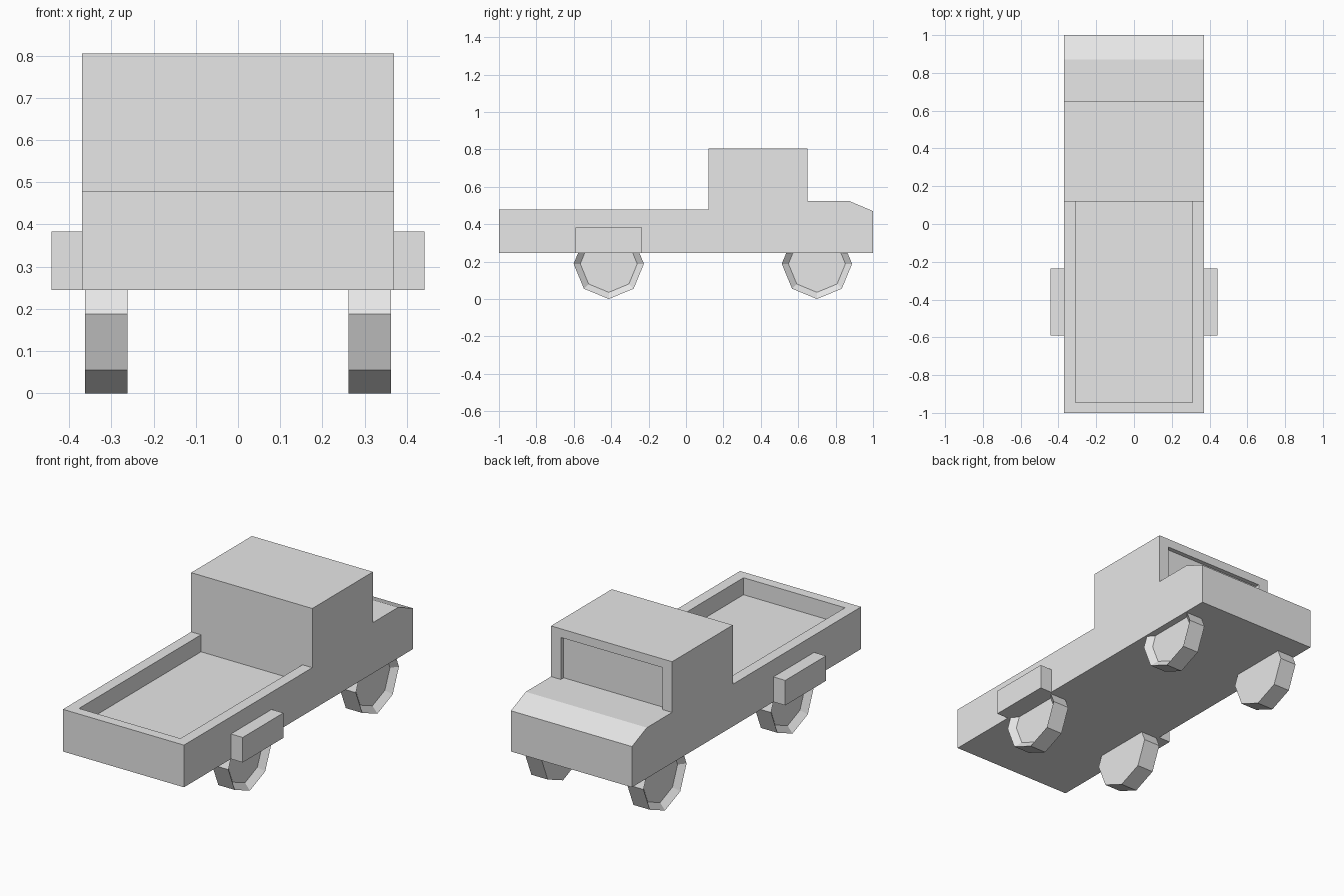
import bpy, bmesh, math
from mathutils import Matrix

cube = bpy.data.objects.get("Cube")
if cube:
    bpy.data.objects.remove(cube, do_unlink=True)

# The single paint colour
grey = bpy.data.materials.new("light_grey")
grey.use_nodes = True
colour = (0.8, 0.8, 0.8, 1)
grey.diffuse_color = colour
grey.node_tree.nodes["Principled BSDF"].inputs["Base Color"].default_value = colour


def make_object(name, bm):
    bmesh.ops.recalc_face_normals(bm, faces=bm.faces[:])
    mesh = bpy.data.meshes.new(name)
    bm.to_mesh(mesh)
    bm.free()
    mesh.materials.append(grey)
    obj = bpy.data.objects.new(name, mesh)
    bpy.context.collection.objects.link(obj)
    return obj


def extrude_profile(name, profile, x0, x1):
    """Sweep a (y, z) side profile across x."""
    bm = bmesh.new()
    face = bm.faces.new([bm.verts.new((x0, y, z)) for y, z in profile])
    swept = bmesh.ops.extrude_face_region(bm, geom=[face])["geom"]
    verts = [g for g in swept if isinstance(g, bmesh.types.BMVert)]
    bmesh.ops.translate(bm, verts=verts, vec=(x1 - x0, 0, 0))
    return make_object(name, bm)


def box(name, x0, x1, y0, y1, z0, z1):
    return extrude_profile(name, [(y0, z0), (y1, z0), (y1, z1), (y0, z1)], x0, x1)


def carve(target, cutter):
    mod = target.modifiers.new("carve", "BOOLEAN")
    mod.operation = "DIFFERENCE"
    mod.solver = "EXACT"
    mod.object = cutter
    bpy.context.view_layer.objects.active = target
    bpy.ops.object.modifier_apply(modifier=mod.name)
    bpy.data.objects.remove(cutter, do_unlink=True)


# Body with bed, cab and sloped hood
half, under, rim, hood, roof = 0.37, 0.245, 0.478, 0.525, 0.805
cab_back, cab_front = 0.12, 0.65
body = extrude_profile("truck_body", [
    (-1, under), (1, under), (1, 0.47), (0.87, hood), (cab_front, hood),
    (cab_front, roof), (cab_back, roof), (cab_back, rim), (-1, rim)], -half, half)

# Sunken cargo bed and recessed windscreen
carve(body, box("bed_cutter", -0.31, 0.31, -0.945, cab_back, 0.384, 0.6))
carve(body, box("windscreen_cutter", -0.31, 0.31, cab_front - 0.025, 0.75, hood, 0.757))


def wheel(name, side, y):
    """Eight-sided wheel with a dished outer face."""
    radius, width = 0.188, 0.1
    bm = bmesh.new()
    bmesh.ops.create_cone(bm, cap_ends=True, segments=8, radius1=radius,
                          radius2=radius, depth=width)
    bmesh.ops.rotate(bm, verts=bm.verts[:], cent=(0, 0, 0),
                     matrix=Matrix.Rotation(side * math.pi / 2, 3, "Y"))
    bm.normal_update()
    outer = [f for f in bm.faces if f.normal.x * side > 0.9]
    bmesh.ops.inset_region(bm, faces=outer, thickness=0.033, use_even_offset=True)
    bmesh.ops.translate(bm, verts=outer[0].verts[:], vec=(-side * 0.03, 0, 0))
    bmesh.ops.translate(bm, verts=bm.verts[:], vec=(side * 0.312, y, radius))
    make_object(name, bm)


# Wheels and side boxes on both sides
for label, side in (("left", 1), ("right", -1)):
    wheel("cab_wheel_" + label, side, 0.7)
    wheel("bed_wheel_" + label, side, -0.413)
    box("side_box_" + label, side * half, side * 0.442, -0.59, -0.235, under, 0.383)
